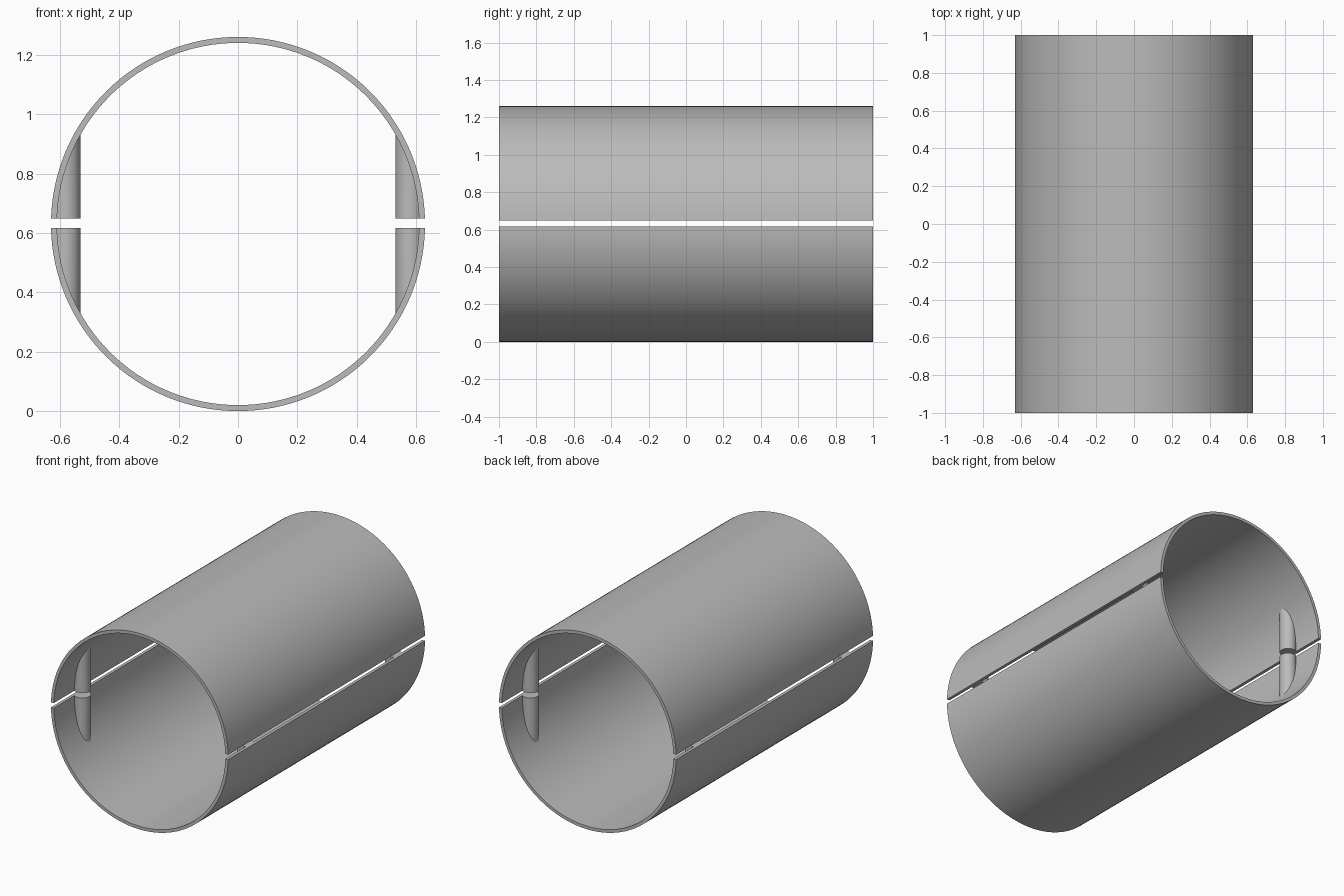
import bpy, bmesh, math

if "Cube" in bpy.data.objects:
    bpy.data.objects.remove(bpy.data.objects["Cube"], do_unlink=True)

OUTER, INNER, HALF_LENGTH, CENTRE = 0.63, 0.61, 1.0, 0.63
POST_X, POST_Y, POST_R = 0.58, 0.75, 0.05
MID = (OUTER + INNER) / 2

grey = bpy.data.materials.new("light_grey")
grey.use_nodes = True
grey.diffuse_color = (0.5, 0.5, 0.5, 1)
grey.node_tree.nodes["Principled BSDF"].inputs["Base Color"].default_value = (0.5, 0.5, 0.5, 1)


def finish(bm, name):
    bmesh.ops.recalc_face_normals(bm, faces=bm.faces)
    mesh = bpy.data.meshes.new(name)
    bm.to_mesh(mesh)
    bm.free()
    mesh.materials.append(grey)
    obj = bpy.data.objects.new(name, mesh)
    bpy.context.collection.objects.link(obj)
    bpy.ops.object.select_all(action='DESELECT')
    obj.select_set(True)
    bpy.context.view_layer.objects.active = obj
    bpy.ops.object.shade_smooth_by_angle(angle=math.radians(35))


def arc_point(radius, t, gap):
    # Arc whose two ends lie flat on the split plane
    start = math.asin(gap / radius)
    a = start + t * (math.pi - 2 * start)
    return radius * math.cos(a), radius * math.sin(a)


def half_shell(name, side, gap, steps=64):
    bm = bmesh.new()
    rings = []
    for i in range(steps + 1):
        ring = []
        for r, y in ((OUTER, -1), (OUTER, 1), (INNER, 1), (INNER, -1)):
            x, z = arc_point(r, i / steps, gap)
            ring.append(bm.verts.new((x, y * HALF_LENGTH, CENTRE + side * z)))
        rings.append(ring)
    for a, b in zip(rings, rings[1:]):
        for k in range(4):
            n = (k + 1) % 4
            bm.faces.new((a[k], a[n], b[n], b[k]))
    bm.faces.new(rings[0])
    bm.faces.new(rings[-1])
    finish(bm, name)


def post(name, sx, sy, side, gap, n=32):
    # Upright round post whose far end is buried in the curved wall
    bm = bmesh.new()
    near, far = [], []
    for i in range(n):
        a = 2 * math.pi * i / n
        x = min(POST_X + POST_R * math.cos(a), MID - 0.001)
        y = sy * POST_Y + POST_R * math.sin(a)
        wall = max(math.sqrt(MID ** 2 - x ** 2), gap + 0.001)
        near.append(bm.verts.new((sx * x, y, CENTRE + side * gap)))
        far.append(bm.verts.new((sx * x, y, CENTRE + side * wall)))
    for i in range(n):
        j = (i + 1) % n
        bm.faces.new((near[i], near[j], far[j], far[i]))
    bm.faces.new(near)
    # Curved end closed by strips across the post
    for i in range(n // 2):
        strip = [far[i], far[i + 1], far[n - i - 1], far[-i]]
        bm.faces.new(list(dict.fromkeys(strip)))
    finish(bm, name)


# Two shell halves, each with four joining posts
for label, side, gap in (("upper", 1, 0.019), ("lower", -1, 0.013)):
    half_shell(label + "_shell", side, gap)
    for sx, x_name in ((1, "left"), (-1, "right")):
        for sy, y_name in ((-1, "front"), (1, "back")):
            post(f"{label}_{y_name}_{x_name}_post", sx, sy, side, gap)
